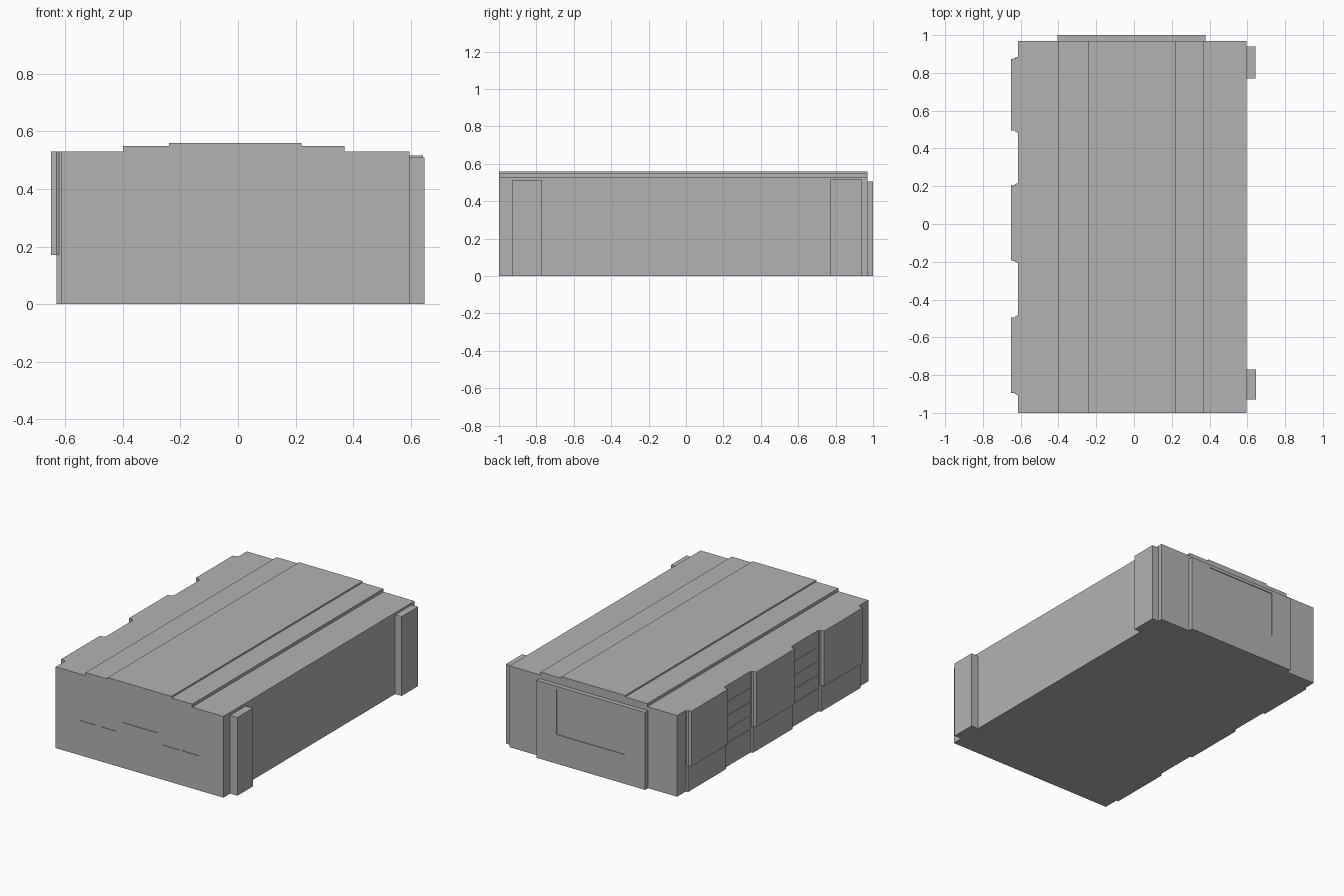
import bpy
import bmesh
from mathutils import Vector

old = bpy.data.objects.get("Cube")
if old:
    bpy.data.objects.remove(old, do_unlink=True)

# Single plain grey
grey = bpy.data.materials.new("plain_grey")
grey.use_nodes = True
grey.diffuse_color = (0.45, 0.45, 0.45, 1)
grey.node_tree.nodes["Principled BSDF"].inputs["Base Color"].default_value = (0.45, 0.45, 0.45, 1)


def prism(name, points, offset):
    """Extrude a flat outline of 3D points by an offset."""
    bm = bmesh.new()
    face = bm.faces.new([bm.verts.new(p) for p in points])
    made = bmesh.ops.extrude_face_region(bm, geom=[face])["geom"]
    verts = [g for g in made if isinstance(g, bmesh.types.BMVert)]
    bmesh.ops.translate(bm, verts=verts, vec=Vector(offset))
    bmesh.ops.recalc_face_normals(bm, faces=bm.faces)
    mesh = bpy.data.meshes.new(name)
    bm.to_mesh(mesh)
    bm.free()
    mesh.materials.append(grey)
    obj = bpy.data.objects.new(name, mesh)
    bpy.context.collection.objects.link(obj)
    return obj


def box(name, x, y, z):
    """Box from (low, high) ranges."""
    base = [(x[0], y[0], z[0]), (x[1], y[0], z[0]), (x[1], y[1], z[0]), (x[0], y[1], z[0])]
    return prism(name, base, (0, 0, z[1] - z[0]))


def carve(target, cutter):
    """Subtract a cutter, then discard it."""
    cutter.hide_render = True
    mod = target.modifiers.new("carve", "BOOLEAN")
    mod.operation = "DIFFERENCE"
    mod.solver = "EXACT"
    mod.object = cutter
    bpy.context.view_layer.objects.active = target
    bpy.ops.object.modifier_apply(modifier=mod.name)
    bpy.data.objects.remove(cutter, do_unlink=True)


FRONT, BACK, SIDE, END = -1.0, 0.97, -0.615, 0.595

# Main body with the stepped roof
outline = [(SIDE, 0), (END, 0), (END, 0.53), (0.37, 0.53), (0.37, 0.55), (0.22, 0.55),
           (0.22, 0.56), (-0.24, 0.56), (-0.24, 0.55), (-0.4, 0.55), (-0.4, 0.53), (SIDE, 0.53)]
body = prism("main_body", [(x, FRONT, z) for x, z in outline], (0, BACK - FRONT, 0))

# Shallow slots across the front
for left, right, z in [(-0.44, -0.33, 0.225), (-0.28, -0.18, 0.225), (-0.135, 0.12, 0.295),
                       (0.16, 0.28, 0.225), (0.3, 0.42, 0.225)]:
    carve(body, box("slot_cutter", (left, right), (FRONT - 0.1, FRONT + 0.004), (z, z + 0.006)))

# Board joints between the right side panels
for low, high in [(0.21, 0.49), (-0.49, -0.2)]:
    for i in range(4):
        z = 0.15 + i * 0.09
        carve(body, box("joint_cutter", (SIDE - 0.1, SIDE + 0.004), (low, high), (z, z + 0.006)))

# Right side: raised panels with splayed edges, over lower plinths
for i, (low, high) in enumerate([(-0.9, -0.49), (-0.2, 0.21), (0.49, 0.88)], 1):
    plan = [(SIDE + 0.005, low - 0.005), (-0.622, low - 0.005), (-0.63, low + 0.004), (-0.65, low + 0.006),
            (-0.65, high - 0.006), (-0.63, high - 0.004), (-0.622, high + 0.005), (SIDE + 0.005, high + 0.005)]
    prism(f"side_panel_{i}", [(x, y, 0.17) for x, y in plan], (0, 0, 0.36))
    box(f"side_plinth_{i}", (-0.63, SIDE + 0.005), (low, high), (0, 0.17))

# Left side: corner pillars
box("front_pillar", (END - 0.005, 0.647), (-0.93, -0.77), (0, 0.51))
box("back_pillar", (END - 0.005, 0.642), (0.77, 0.94), (0, 0.517))

# Back slab with a shallow recessed panel
slab = box("back_slab", (-0.405, 0.378), (BACK - 0.005, 1.0), (0, 0.505))
carve(slab, box("recess_cutter", (-0.26, 0.235), (0.995, 1.1), (0.19, 0.485)))
